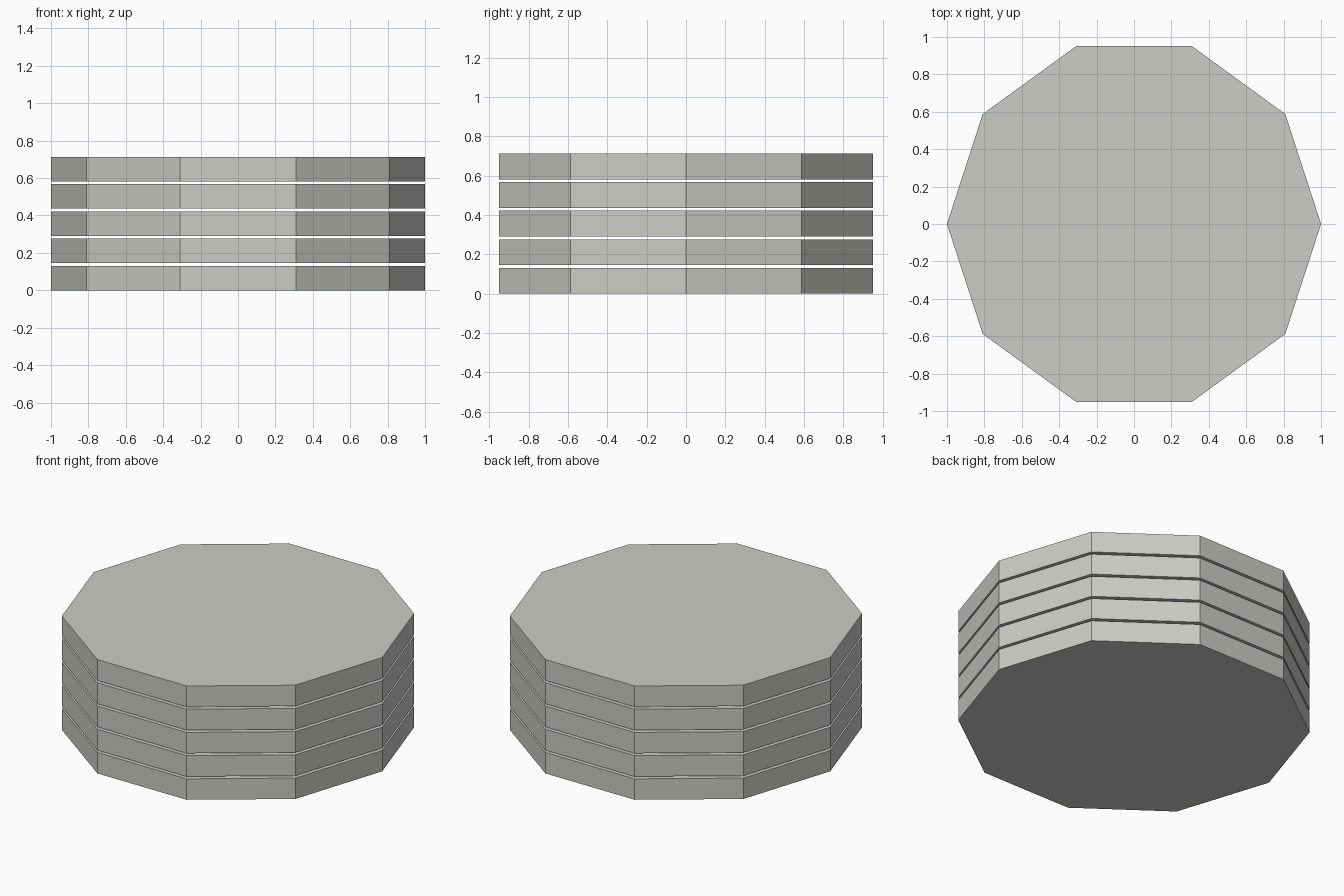
import bpy, bmesh, math

if "Cube" in bpy.data.objects:
    bpy.data.objects.remove(bpy.data.objects["Cube"])

SIDES, RADIUS = 10, 1.0
THICK, PITCH, COUNT = 0.131, 0.1455, 5

grey = bpy.data.materials.new("light_warm_grey")
grey.diffuse_color = (0.60, 0.60, 0.565, 1)
grey.use_nodes = True
grey.node_tree.nodes["Principled BSDF"].inputs["Base Color"].default_value = grey.diffuse_color


def slab(name, z):
    """Flat ten-sided disc with its underside at height z."""
    bm = bmesh.new()
    ring = [bm.verts.new((RADIUS * math.cos(math.tau * i / SIDES),
                          RADIUS * math.sin(math.tau * i / SIDES), 0))
            for i in range(SIDES)]
    base = bm.faces.new(ring)
    ext = bmesh.ops.extrude_face_region(bm, geom=[base], use_keep_orig=True)
    top = [v for v in ext["geom"] if isinstance(v, bmesh.types.BMVert)]
    bmesh.ops.translate(bm, verts=top, vec=(0, 0, THICK))
    bmesh.ops.recalc_face_normals(bm, faces=bm.faces)
    mesh = bpy.data.meshes.new(name)
    bm.to_mesh(mesh)
    bm.free()
    mesh.materials.append(grey)
    obj = bpy.data.objects.new(name, mesh)
    obj.location.z = z
    bpy.context.collection.objects.link(obj)


# Stack of evenly spaced discs
for n in range(COUNT):
    slab(f"disc_{n + 1}", n * PITCH)
